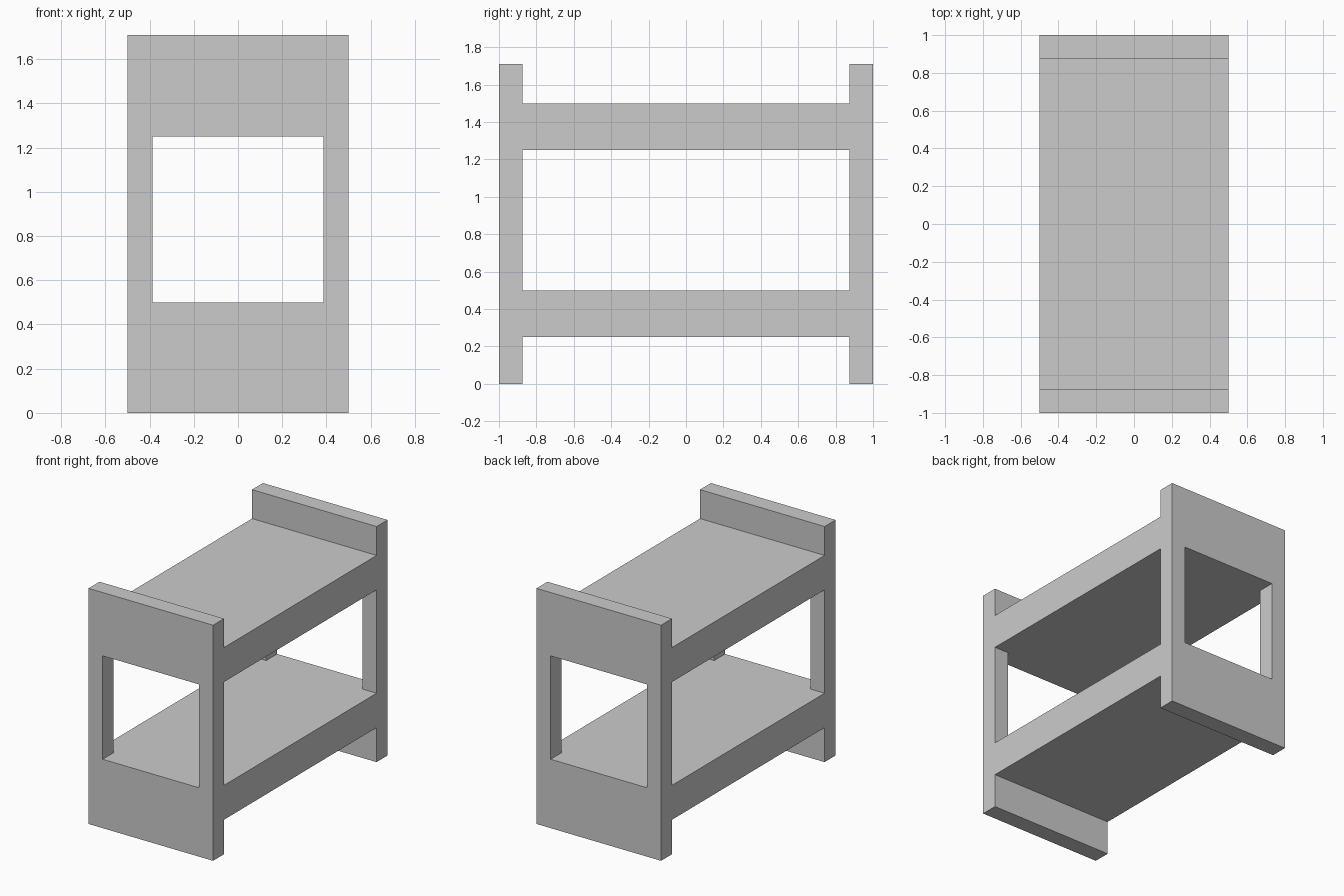
import bpy

if "Cube" in bpy.data.objects:
    bpy.data.objects.remove(bpy.data.objects["Cube"])

HEIGHT, HALF_W, HALF_L = 1.71, 0.5, 1.0
INNER_L = 0.875          # inner face of the end panels
WIN = (-0.386, 0.386)    # window opening in the end panels


def box(name, x, y, z):
    """Box from (min, max) ranges."""
    bpy.ops.mesh.primitive_cube_add(size=1)
    ob = bpy.context.object
    ob.name = name
    ob.location = [(a + b) / 2 for a, b in (x, y, z)]
    ob.scale = [b - a for a, b in (x, y, z)]
    bpy.ops.object.transform_apply(location=True, rotation=False, scale=True)
    return ob


def carve(target, cutter):
    """Cut one opening and discard the cutter."""
    cutter.hide_render = True
    mod = target.modifiers.new(cutter.name, 'BOOLEAN')
    mod.operation = 'DIFFERENCE'
    mod.solver = 'EXACT'
    mod.object = cutter
    bpy.context.view_layer.objects.active = target
    bpy.ops.object.modifier_apply(modifier=mod.name)
    bpy.data.objects.remove(cutter)


# One solid frame: end panels and both decks are a continuous body
bed = box("bunk_bed_frame", (-HALF_W, HALF_W), (-HALF_L, HALF_L), (0, HEIGHT))

# Floor gap, space between the decks, and space above the upper deck
side = (-HALF_W - 0.2, HALF_W + 0.2)
span = (-INNER_L, INNER_L)
for name, z in (("floor_gap", (-0.2, 0.25)),
                ("bunk_gap", (0.5, 1.25)),
                ("top_gap", (1.5, HEIGHT + 0.2))):
    carve(bed, box(name, side, span, z))

# Windows through both end panels
carve(bed, box("window", WIN, (-HALF_L - 0.2, HALF_L + 0.2), (0.5, 1.25)))
